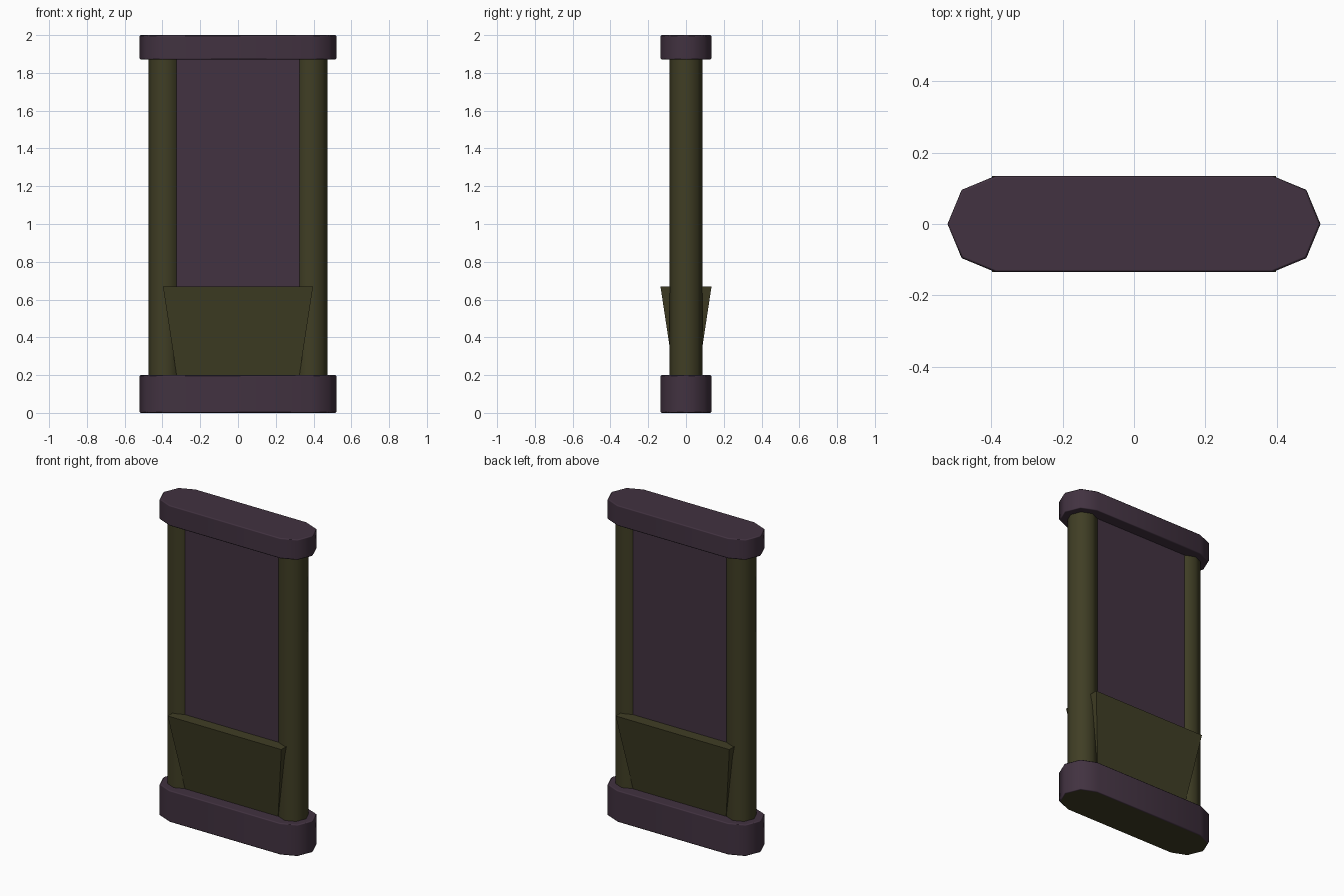
import bpy, bmesh, math

if "Cube" in bpy.data.objects:
    bpy.data.objects.remove(bpy.data.objects["Cube"])


def material(name, rgb):
    m = bpy.data.materials.new(name)
    m.diffuse_color = (*rgb, 1.0)
    m.use_nodes = True
    m.node_tree.nodes["Principled BSDF"].inputs["Base Color"].default_value = m.diffuse_color
    return m


PURPLE = material("dark purple", (0.054, 0.032, 0.052))
OLIVE = material("dark olive", (0.051, 0.048, 0.018))


def loft(name, lower, upper, z0, z1, mats):
    """Solid between two matching outlines."""
    bm = bmesh.new()
    a = [bm.verts.new((x, y, z0)) for x, y in lower]
    b = [bm.verts.new((x, y, z1)) for x, y in upper]
    n = len(a)
    bm.faces.new(a[::-1])
    bm.faces.new(b)
    for i in range(n):
        j = (i + 1) % n
        bm.faces.new((a[i], a[j], b[j], b[i]))
    bmesh.ops.recalc_face_normals(bm, faces=bm.faces)
    me = bpy.data.meshes.new(name)
    bm.to_mesh(me)
    bm.free()
    for m in mats:
        me.materials.append(m)
    ob = bpy.data.objects.new(name, me)
    bpy.context.collection.objects.link(ob)
    return ob


def smooth(ob):
    bpy.ops.object.select_all(action='DESELECT')
    ob.select_set(True)
    bpy.context.view_layer.objects.active = ob
    bpy.ops.object.shade_smooth_by_angle(angle=math.radians(50))


def arc(cx, r, start, count):
    return [(cx + r * math.cos(math.radians(start + 45 * i)),
             r * math.sin(math.radians(start + 45 * i))) for i in range(count)]


def rect(hx, hy):
    return [(-hx, -hy), (hx, -hy), (hx, hy), (-hx, hy)]


CX = 0.387  # post centre distance

# Base and top cap: slabs with half-octagon ends and softened rims
slab = arc(CX, 0.135, -90, 5) + arc(-CX, 0.135, 90, 5)
for name, z0, z1 in (("base", 0.0, 0.2), ("top_cap", 1.87, 2.0)):
    ob = loft(name, slab, slab, z0, z1, (PURPLE, OLIVE))
    if name == "base":  # olive underside
        for p in ob.data.polygons:
            if p.normal.z < -0.9:
                p.material_index = 1
    smooth(ob)
    bev = ob.modifiers.new("rim", 'BEVEL')
    bev.width = 0.007
    bev.segments = 1
    bev.limit_method = 'ANGLE'
    bev.angle_limit = math.radians(60)
    bev.harden_normals = True

# Octagonal side posts
for side, s in (("left", -1), ("right", 1)):
    ring = arc(s * CX, 0.088, 0, 8)
    smooth(loft(side + "_post", ring, ring, 0.15, 1.9, (OLIVE,)))

# Screen panel between the posts
p = rect(0.34, 0.063)
loft("panel", p, p, 0.15, 1.9, (PURPLE,))

# Flared console that widens upward on both faces
loft("flared_console", rect(0.325, 0.064), rect(0.397, 0.135), 0.2, 0.668, (OLIVE,))
